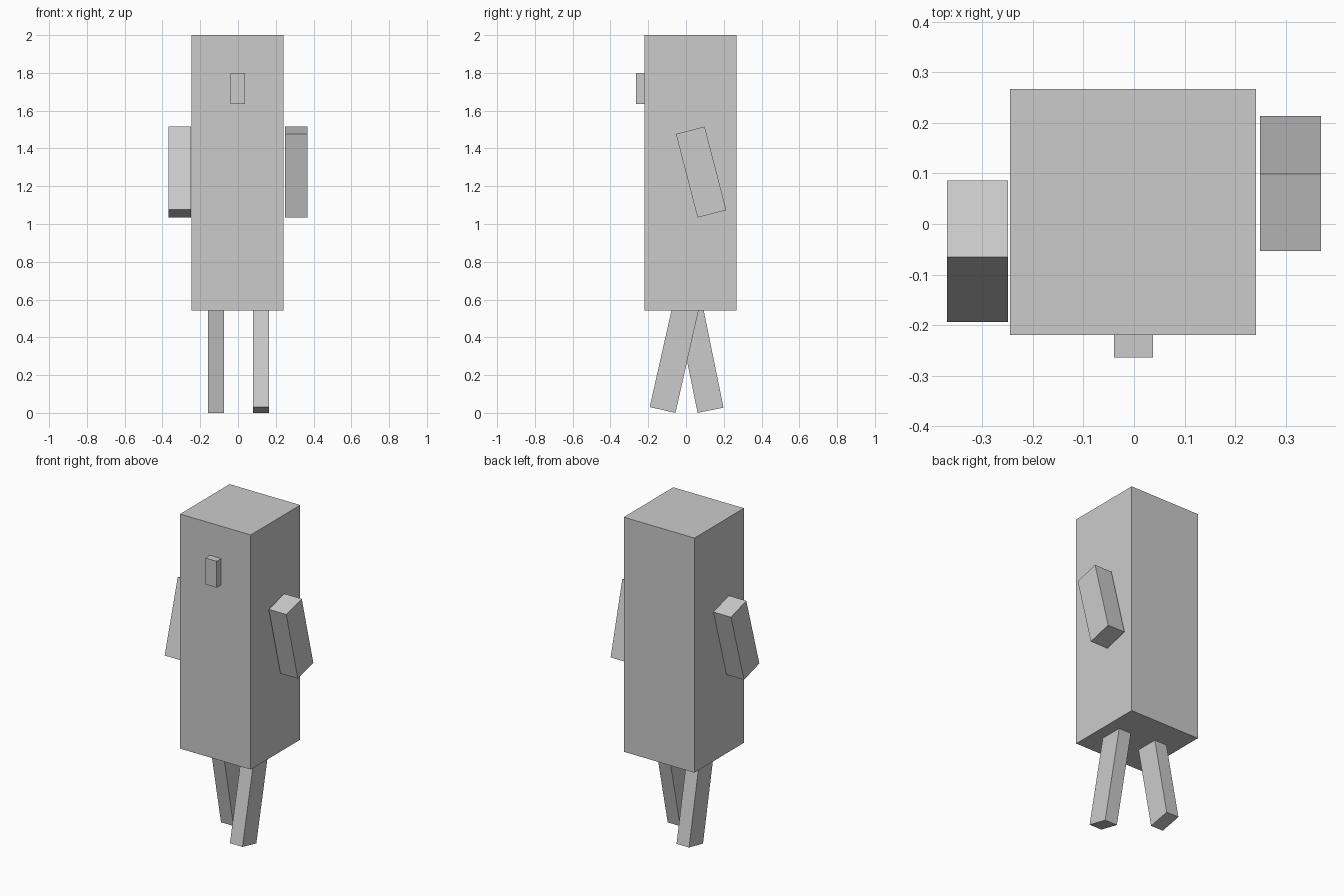
import bpy
from math import radians
from mathutils import Matrix, Vector

default = bpy.data.objects.get("Cube")
if default:
    bpy.data.objects.remove(default, do_unlink=True)

grey = bpy.data.materials.new("light_grey")
grey.use_nodes = True
colour = (0.6, 0.6, 0.6, 1)
grey.diffuse_color = colour
grey.node_tree.nodes["Principled BSDF"].inputs["Base Color"].default_value = colour


def box(name, centre, size, swing=0):
    """Box of a given size, swung about the x axis in degrees."""
    bpy.ops.mesh.primitive_cube_add(size=1)
    obj = bpy.context.object
    obj.name = obj.data.name = name
    obj.data.transform(Matrix.Diagonal((*size, 1)))
    obj.data.materials.append(grey)
    obj.location = centre
    obj.rotation_euler.x = radians(swing)
    return obj


def leg(name, x, foot_y, swing):
    """Leg standing on the ground, its top end hidden in the body."""
    size = Vector((0.086, 0.14, 0.58))
    tilt = Matrix.Rotation(radians(swing), 3, 'X')
    lift = abs((tilt @ Vector((0, size.y / 2, 0))).z)
    centre = Vector((x, foot_y, lift)) + tilt @ Vector((0, 0, size.z / 2))
    box(name, centre, size, swing)


# Body, head and nose
box("body", (-0.002, 0.024, 1.03), (0.486, 0.486, 0.976))
box("head", (-0.002, 0.024, 1.759), (0.486, 0.486, 0.482))
box("nose", (-0.001, -0.236, 1.717), (0.078, 0.056, 0.164))

# Arms swing opposite ways
arm_size = (0.12, 0.157, 0.457)
box("left_arm", (0.309, 0.08, 1.275), arm_size, 14.5)
box("right_arm", (-0.309, -0.054, 1.275), arm_size, -16.3)

# Legs in mid stride
leg("left_leg", 0.122, -0.124, -12.7)
leg("right_leg", -0.117, 0.13, 11.5)
